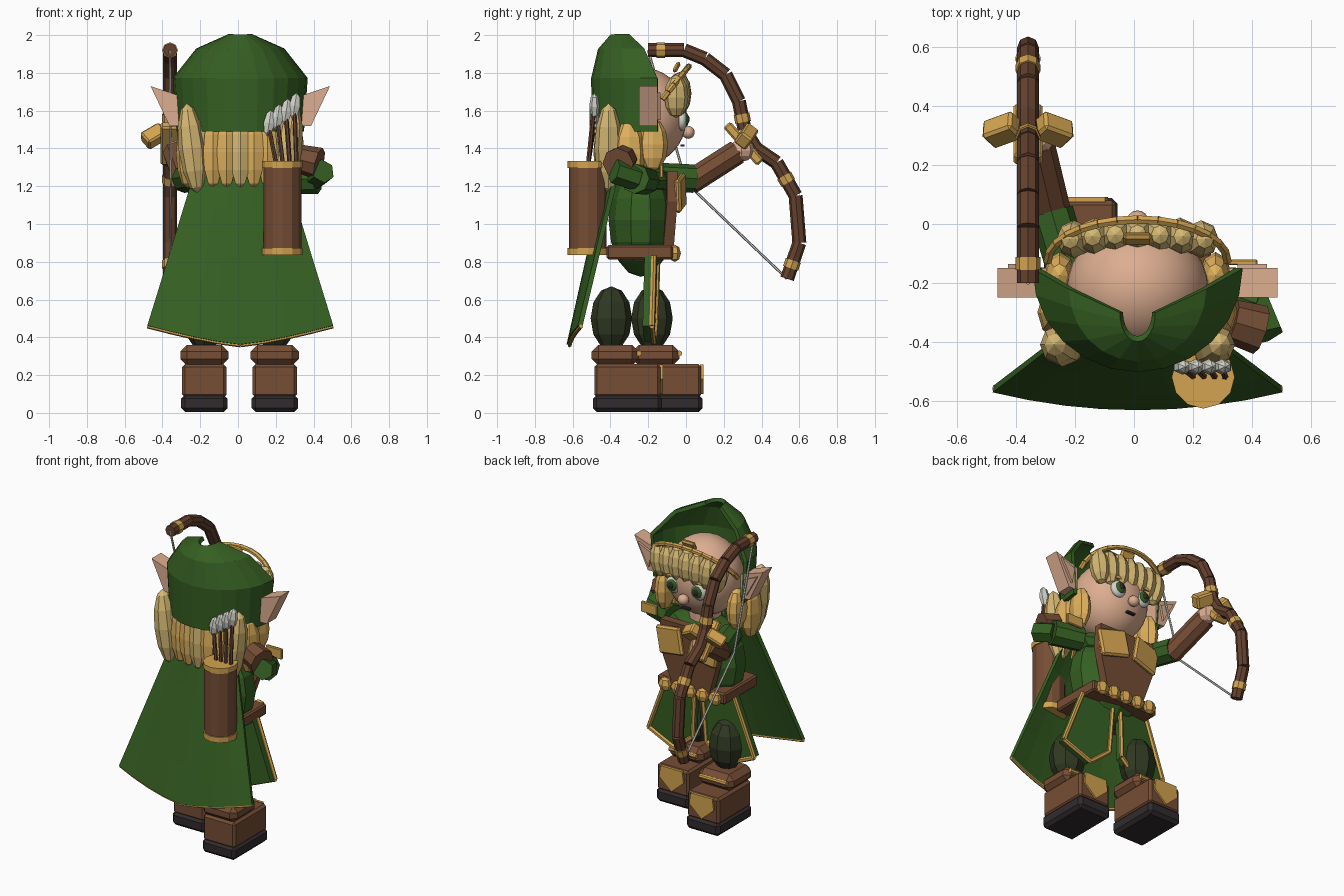
import bpy, bmesh, math
from mathutils import Vector, Matrix

cube = bpy.data.objects.get("Cube")
if cube:
    bpy.data.objects.remove(cube)


def material(name, r, g, b):
    m = bpy.data.materials.new(name)
    m.use_nodes = True
    m.diffuse_color = (r, g, b, 1)
    m.node_tree.nodes["Principled BSDF"].inputs["Base Color"].default_value = (r, g, b, 1)
    return m


GREEN = material("forest green", .036, .115, .016)
LEATHER = material("brown leather", .18, .075, .035)
WOOD = material("dark wood", .125, .052, .027)
GOLD = material("gold", .65, .37, .08)
HONEY = material("honey blond", .74, .44, .11)
BLOND = material("pale blond", .67, .48, .17)
SKIN = material("skin", .72, .42, .28)
MOSS = material("dark moss", .03, .04, .016)
BLACK = material("charcoal", .031, .024, .026)
WHITE = material("off white", .65, .65, .6)


def finish(name, bm, mat, smooth=False):
    bmesh.ops.recalc_face_normals(bm, faces=bm.faces[:])
    me = bpy.data.meshes.new(name)
    bm.to_mesh(me)
    bm.free()
    me.materials.append(mat)
    for p in me.polygons:
        p.use_smooth = smooth
    ob = bpy.data.objects.new(name, me)
    bpy.context.scene.collection.objects.link(ob)
    return ob


def blob(name, loc, size, mat, seg=8, rings=6, tilt=0, smooth=False):
    """Ellipsoid, optionally leaned sideways about y."""
    bm = bmesh.new()
    bmesh.ops.create_uvsphere(bm, u_segments=seg, v_segments=rings, radius=1)
    bm.transform(Matrix.Translation(loc) @ Matrix.Rotation(tilt, 4, 'Y') @ Matrix.Diagonal((*size, 1)))
    return finish(name, bm, mat, smooth)


def box(name, loc, size, mat, rot=(0, 0, 0), bevel=.015):
    bm = bmesh.new()
    bmesh.ops.create_cube(bm, size=1)
    bm.transform(Matrix.Diagonal((*size, 1)))
    if bevel:
        bmesh.ops.bevel(bm, geom=bm.edges[:], offset=bevel, segments=1, affect='EDGES')
    for axis, angle in zip('XYZ', rot):
        bm.transform(Matrix.Rotation(angle, 4, axis))
    bm.transform(Matrix.Translation(loc))
    return finish(name, bm, mat)


def rod(name, a, b, r1, mat, r2=None, seg=8):
    a, b = Vector(a), Vector(b)
    bm = bmesh.new()
    bmesh.ops.create_cone(bm, cap_ends=True, segments=seg, radius1=r1,
                          radius2=r1 if r2 is None else r2, depth=(b - a).length)
    bm.transform(Matrix.Translation((a + b) / 2) @ (b - a).to_track_quat('Z', 'Y').to_matrix().to_4x4())
    return finish(name, bm, mat)


def chain(name, pts, r, mat, seg=6):
    for i in range(len(pts) - 1):
        rod(f"{name}_{i + 1}", pts[i], pts[i + 1], r, mat, seg=seg)


def prism(name, pts, push, mat):
    """Flat polygon extruded along a vector."""
    bm = bmesh.new()
    face = bm.faces.new([bm.verts.new(p) for p in pts])
    ext = bmesh.ops.extrude_face_region(bm, geom=[face])
    bmesh.ops.translate(bm, vec=push, verts=[v for v in ext["geom"] if isinstance(v, bmesh.types.BMVert)])
    return finish(name, bm, mat)


def sheet(name, rows, thick, mat):
    """Thick cloth through rows of points."""
    bm = bmesh.new()
    g = [[bm.verts.new(p) for p in row] for row in rows]
    for r0, r1 in zip(g, g[1:]):
        for i in range(len(r0) - 1):
            bm.faces.new((r0[i], r0[i + 1], r1[i + 1], r1[i]))
    mod = finish(name, bm, mat).modifiers.new("Thickness", 'SOLIDIFY')
    mod.thickness = thick
    mod.offset = 0


SIDES = ((1, "left"), (-1, "right"))
MID = .012  # x of the body's plane of symmetry

# Head and face
blob("head", (MID, -.22, 1.57), (.24, .225, .255), SKIN, 32, 20, smooth=True)
rod("neck", (MID, -.22, 1.2), (MID, -.22, 1.4), .1, SKIN, seg=12)
blob("nose", (MID, .012, 1.485), (.036, .034, .034), SKIN, 16, 10, smooth=True)
box("mouth", (MID, -.018, 1.415), (.06, .02, .012), BLACK, bevel=0)
for s, n in SIDES:
    x = MID + s * .092
    blob(n + "_eye", (x, -.022, 1.55), (.056, .03, .056), WHITE, 16, 10, smooth=True)
    blob(n + "_iris", (x, -.001, 1.552), (.036, .016, .038), GREEN, 14, 8, smooth=True)
    blob(n + "_pupil", (x, .011, 1.554), (.018, .008, .02), BLACK, 10, 6, smooth=True)
    box(n + "_brow", (x, -.01, 1.62), (.08, .025, .018), HONEY, (0, s * .15, 0), 0)
    prism(n + "_ear", [(MID + s * ex, -.25, ez) for ex, ez in ((.475, 1.73), (.31, 1.675), (.31, 1.52), (.375, 1.52))],
          (0, .1, 0), SKIN)
    prism(n + "_inner_ear", [(MID + s * ex, -.15, ez) for ex, ez in ((.44, 1.695), (.34, 1.65), (.36, 1.55))],
          (0, .015, 0), SKIN)

# Hood: horseshoe rows open to the face (z, front y, half width, back y)
hood = []
for z, front, rx, back in ((1.49, -.15, .325, -.485), (1.77, -.15, .345, -.49), (1.92, -.22, .225, -.455),
                           (1.995, -.3, .055, -.39)):
    arc = [math.pi * i / 12 for i in range(13)]
    hood.append([(MID + rx * math.cos(a), front + (back - front) * math.sin(a), z) for a in arc])
sheet("hood", hood, .025, GREEN)

# Hair
for i in range(7):
    x = (i - 3) * .072
    blob(f"fringe_{i + 1}", (MID + x, -.035 - .35 * x * x, 1.69 - .3 * x * x), (.06, .064, .115), BLOND, tilt=x * .6)
for i in range(7):
    x = (i - 3) * .072
    blob(f"back_lock_{i + 1}", (MID + x, -.44 + x * x, 1.38), (.06, .05, .19), (HONEY, BLOND)[i % 3 == 0], 6)
for s, n in SIDES:
    blob(n + "_long_lock", (MID + s * .255, -.41, 1.4), (.072, .075, .24), BLOND, tilt=s * .12)
    blob(n + "_outer_lock", (MID + s * .28, -.3, 1.37), (.06, .085, .18), HONEY)
    blob(n + "_cheek_lock", (MID + s * .265, -.175, 1.42), (.055, .08, .14), HONEY)

# Circlet, tilted up over the fringe
arc = [math.pi * i / 14 for i in range(15)]
chain("circlet", [(MID + .305 * math.cos(a), -.125 + .14 * math.sin(a), 1.66 + .175 * math.sin(a)) for a in arc],
      .016, GOLD)
box("circlet_gem", (MID, -.05, 1.83), (.1, .025, .06), GOLD, (-.5, 0, 0), .01)

# Torso, chest plate and belt
blob("torso", (MID, -.24, 1.02), (.265, .17, .3), GREEN, 10, 8)
blob("shoulders", (MID, -.21, 1.23), (.25, .13, .085), GREEN, 10, 6)
prism("chest_plate", [(MID + cx, cy, cz) for cx, cy, cz in (
    (-.21, -.1, 1.28), (.21, -.1, 1.28), (.22, -.1, 1.12), (.14, -.12, .87), (-.14, -.12, .87), (-.22, -.1, 1.12))],
    (0, .055, 0), LEATHER)
for s, n in SIDES:
    box(n + "_chest_badge", (MID + s * .125, -.03, 1.165), (.2, .035, .18), GOLD, (0, s * .2, -s * .15), .012)
box("belt", (MID, -.245, .85), (.5, .35, .075), LEATHER, bevel=.01)
for i in range(5):
    blob(f"belt_stud_{i + 1}", (MID + (i - 2) * .092, -.06, .845), (.046, .033, .046), GOLD, 6, 4)

# Skirt panels with trim
for s, n in SIDES:
    pts = [(MID + s * px, py, pz) for px, py, pz in (
        (.03, -.15, .83), (.25, -.17, .83), (.39, -.18, .46), (.19, -.17, .375), (.05, -.16, .49))]
    prism(n + "_skirt_panel", pts, (0, -.05, 0), GREEN)
    chain(n + "_skirt_trim", pts[1:] + pts[:1], .015, GOLD)

# Cloak with gold hem
cloak = []
for t in (0, .25, .5, .75, 1):
    row = []
    for i in range(9):
        u = (i - 4) / 4
        row.append((MID + u * (.23 + .26 * t), -.41 - .21 * t + (.05 + .01 * t) * u * u,
                    1.3 - .94 * t + .1 * t * abs(u) ** 1.3))
    cloak.append(row)
sheet("cloak", cloak, .025, GREEN)
chain("cloak_hem", [(x, y + .004, z - .002) for x, y, z in cloak[-1]], .011, GOLD)

# Legs and boots, the right one stepping forward
for n, x, back in (("left", .195, -.49), ("right", -.178, -.275)):
    mid = back + .18
    blob(n + "_thigh", (x, back + .095, .5), (.115, .11, .17), MOSS, 8, 6)
    box(n + "_boot_cuff", (x, back + .115, .305), (.255, .25, .11), LEATHER, bevel=.036)
    box(n + "_boot", (x, mid, .17), (.235, .35, .175), LEATHER)
    box(n + "_sole", (x, mid, .05), (.245, .365, .09), BLACK, bevel=.02)
    prism(n + "_toe_plate", [(x - .08, mid + .17, .255), (x + .08, mid + .17, .255), (x + .09, mid + .17, .18),
                             (x, mid + .17, .1), (x - .09, mid + .17, .18)], (0, .017, 0), GOLD)
    rod(n + "_boot_band", (x - .1, back + .24, .315), (x + .1, back + .24, .315), .015, GOLD)

# Quiver and arrows
rod("quiver", (.235, -.52, .86), (.235, -.52, 1.32), .1, LEATHER, seg=12)
for n, z in (("bottom", .855), ("top", 1.315)):
    rod("quiver_band_" + n, (.235, -.52, z - .018), (.235, -.52, z + .018), .107, GOLD, seg=12)
for i in range(4):
    x, z = .165 + .045 * i, 1.525 + .03 * i
    rod(f"arrow_shaft_{i + 1}", (x + .04 - .01 * i, -.52, 1.3), (x, -.49, z - .02), .012, WOOD, seg=6)
    blob(f"arrow_tip_{i + 1}", (x, -.485, z + .01), (.034, .027, .07), WHITE, 6, 4, tilt=.15)

# Left drawing arm, folded back
rod("left_upper_arm", (.24, -.21, 1.23), (.42, -.27, 1.24), .075, GREEN, .08)
rod("left_elbow", (.4, -.26, 1.24), (.45, -.38, 1.28), .065, GREEN, seg=6)
rod("left_bracer", (.43, -.36, 1.32), (.33, -.33, 1.345), .085, LEATHER, .075)
box("left_cuff", (.36, -.13, 1.28), (.12, .02, .07), GOLD, bevel=.005)

# Right bow arm, stretched forward
rod("right_upper_arm", (-.22, -.16, 1.25), (-.28, .04, 1.24), .075, GREEN)
rod("right_bracer", (-.275, .02, 1.22), (-.335, .27, 1.38), .066, LEATHER)
blob("right_hand", (-.325, .295, 1.39), (.06, .068, .06), SKIN)

# Bow: chunky segments, wrapped at the joints
path = [Vector((-.36, y, z)) for y, z in ((-.2, 1.92), (-.01, 1.92), (.1, 1.875), (.21, 1.79), (.28, 1.65), (.31, 1.5),
                                          (.37, 1.4), (.48, 1.325), (.58, 1.15), (.6, .9), (.535, .71))]
chain("bow", path, .037, WOOD, 8)
for i, t in ((0, .35), (4, .6), (7, .5), (9, .6)):
    d = (path[i + 1] - path[i]).normalized() * .022
    c = path[i].lerp(path[i + 1], t)
    rod(f"bow_wrap_{i}", c - d, c + d, .042, GOLD)
for s, n in SIDES:
    box(n + "_bow_wing", (-.36 + s * .085, .32, 1.465), (.12, .075, .085), GOLD, (-.75, s * .5, -s * .35), .01)
box("bow_grip", (-.36, .305, 1.425), (.1, .05, .27), GOLD, (.72, 0, 0), .01)
nock = (-.355, 0, 1.22)
rod("upper_string", path[0], nock, .007, WHITE, seg=6)
rod("lower_string", nock, path[-1], .007, WHITE, seg=6)
